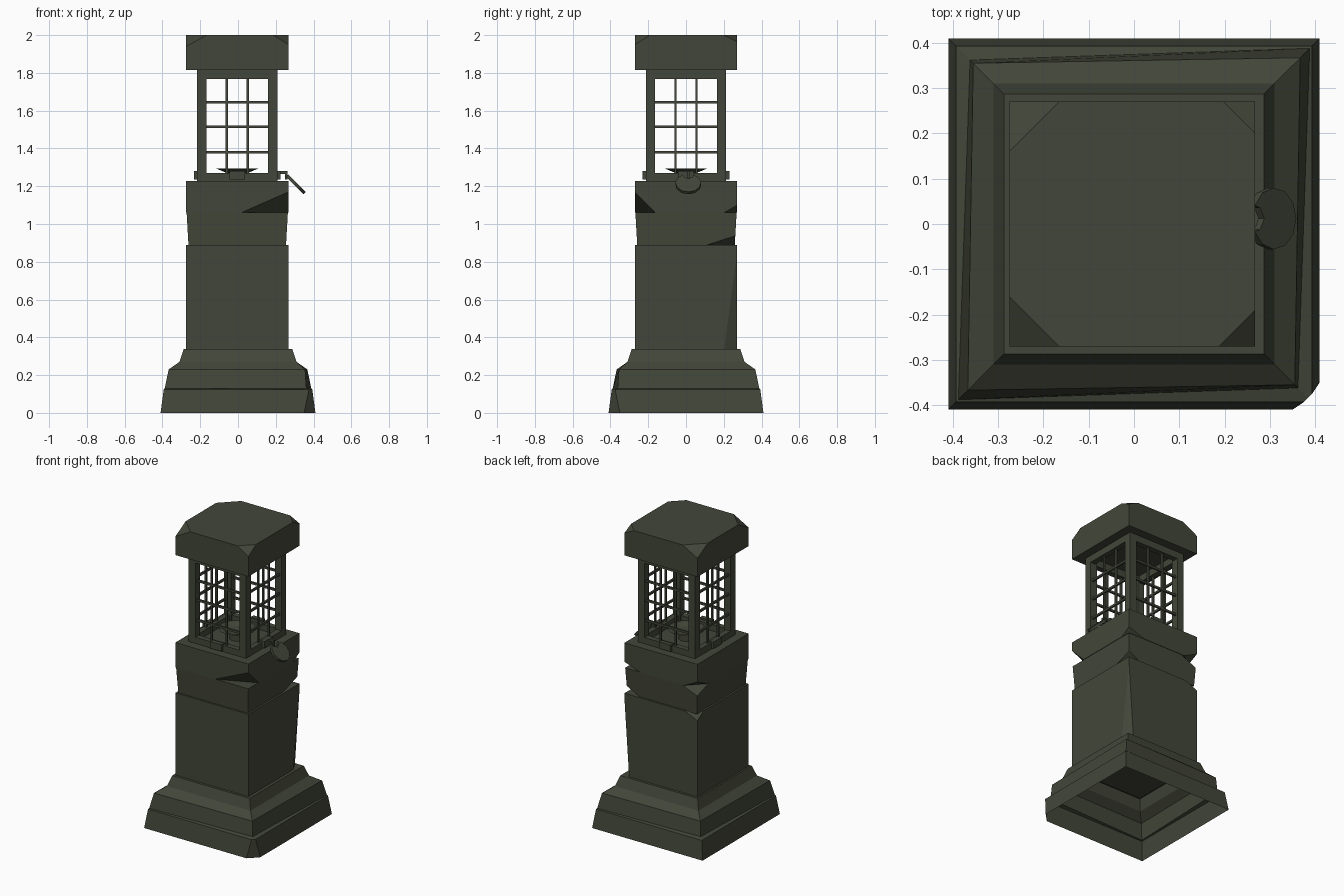
import bpy, bmesh, math
from mathutils import Vector, Matrix

old = bpy.data.objects.get("Cube")
if old:
    bpy.data.objects.remove(old, do_unlink=True)

stone = bpy.data.materials.new("dark_olive_stone")
stone.use_nodes = True
COLOUR = (0.055, 0.062, 0.041, 1)
stone.diffuse_color = COLOUR
stone.node_tree.nodes["Principled BSDF"].inputs["Base Color"].default_value = COLOUR
CORNERS = [(-1, -1), (1, -1), (1, 1), (-1, 1)]


def finish(bm, name, shift=-0.004):
    bmesh.ops.recalc_face_normals(bm, faces=bm.faces)
    mesh = bpy.data.meshes.new(name)
    bm.to_mesh(mesh)
    bm.free()
    mesh.materials.append(stone)
    ob = bpy.data.objects.new(name, mesh)
    ob.location.x = shift
    bpy.context.collection.objects.link(ob)
    return ob


def loft(rings):
    """Closed square stack; each ring is (z, half width, skew of two opposite corners)."""
    bm = bmesh.new()
    loops = []
    for z, h, skew in rings:
        loops.append([bm.verts.new((sx * (h - skew * (sx != sy)),
                                    sy * (h - skew * (sx != sy)), z))
                      for sx, sy in CORNERS])
    for a, b in zip(loops, loops[1:]):
        for i in range(4):
            j = (i + 1) % 4
            bm.faces.new((a[i], a[j], b[j], b[i]))
    bm.faces.new(loops[0][::-1])
    bm.faces.new(loops[-1])
    return bm


def chip(bm, corner, dx, dy, dz):
    """Knock off a corner: the cut meets each edge at the given distance."""
    c = Vector(corner)
    a, b, d = c + Vector((dx, 0, 0)), c + Vector((0, dy, 0)), c + Vector((0, 0, dz))
    n = (b - a).cross(d - a).normalized()
    if n.dot(c - a) < 0:
        n = -n
    cut = bmesh.ops.bisect_plane(bm, geom=bm.verts[:] + bm.edges[:] + bm.faces[:],
                                 plane_co=a, plane_no=n, clear_outer=True)
    edges = [e for e in cut["geom_cut"] if isinstance(e, bmesh.types.BMEdge)]
    bmesh.ops.holes_fill(bm, edges=edges, sides=0)


def add_box(bm, lo, hi, turn=0):
    lo, hi = Vector(lo), Vector(hi)
    m = (Matrix.Rotation(turn, 4, 'Z') @ Matrix.Translation((lo + hi) / 2)
         @ Matrix.Diagonal((*(hi - lo), 1)))
    bmesh.ops.create_cube(bm, size=1, matrix=m)


def four_sides(name, boxes):
    bm = bmesh.new()
    for k in range(4):
        for lo, hi in boxes:
            add_box(bm, lo, hi, k * math.pi / 2)
    return finish(bm, name)


# Stepped plinth, hollow below, with worn ledges on two corners
bm = loft([(0, 0.41, 0), (0.125, 0.393, 0), (0.13, 0.388, 0.026), (0.23, 0.367, 0.012),
           (0.27, 0.31, 0), (0.338, 0.287, 0)])
chip(bm, (0.41, -0.41, 0), -0.06, 0.06, 0.9)
bottom = [f for f in bm.faces if f.calc_center_median().z < 0.001]
bmesh.ops.delete(bm, geom=bottom, context='FACES')
finish(bm, "plinth", 0)

# Column block, its rear corner worn away towards the foot
bm = loft([(0.33, 0.271, 0), (0.89, 0.271, 0)])
chip(bm, (0.271, 0.271, 0.33), -0.035, -0.07, 0.52)
chip(bm, (-0.271, 0.271, 0.89), 0.09, -0.06, -0.04)
finish(bm, "column")

# Tapered middle block
bm = loft([(0.885, 0.258, 0), (1.06, 0.268, 0)])
chip(bm, (-0.268, 0.268, 1.06), 0.12, -0.14, -0.05)
chip(bm, (0.258, 0.258, 0.885), -0.1, -0.16, 0.05)
finish(bm, "middle_block")

# Upper block with broken lower corners
bm = loft([(1.06, 0.271, 0), (1.228, 0.271, 0)])
chip(bm, (0.271, -0.271, 1.06), -0.25, 0.11, 0.11)
chip(bm, (0.271, 0.271, 1.06), -0.12, -0.07, 0.04)
chip(bm, (-0.271, 0.271, 1.06), 0.1, -0.1, 0.05)
finish(bm, "upper_block")

# Roof block with worn top corners
bm = loft([(1.815, 0.271, 0), (2.0, 0.271, 0)])
for (sx, sy), run, drop in zip(CORNERS, (0.11, 0.08, 0.07, 0.11), (0.06, 0.05, 0.035, 0.06)):
    chip(bm, (sx * 0.271, sy * 0.271, 2.0), -sx * run, -sy * run, -drop)
finish(bm, "roof")

# Lantern frame: posts and rails
four_sides("lantern_frame", [
    ((-0.213, -0.213, 1.225), (-0.163, -0.163, 1.82)),
    ((-0.165, -0.213, 1.768), (0.165, -0.175, 1.82)),
    ((-0.165, -0.213, 1.225), (0.165, -0.175, 1.27)),
])

# Window grilles
bars = [((x - 0.006, -0.2, 1.26), (x + 0.006, -0.188, 1.78)) for x in (-0.056, 0.056)]
bars += [((-0.17, -0.202, z - 0.007), (0.17, -0.19, z + 0.007)) for z in (1.38, 1.515, 1.645)]
four_sides("window_grilles", bars)

# Small clasps at the foot of each window
four_sides("clasps", [((-0.042, -0.23, 1.235), (0.042, -0.2, 1.28))])

# Flared dish inside the lantern
bm = bmesh.new()
profile = [(0.05, 1.225), (0.05, 1.268), (0.115, 1.295), (0.095, 1.295), (0.06, 1.28), (0, 1.275)]
pts = [bm.verts.new((r, 0, z)) for r, z in profile]
path = [bm.edges.new(p) for p in zip(pts, pts[1:])]
bmesh.ops.spin(bm, geom=pts + path, cent=(0, 0, 0), axis=(0, 0, 1),
               angle=math.tau, steps=16)
bmesh.ops.remove_doubles(bm, verts=bm.verts, dist=0.0005)
finish(bm, "dish")

# Tilted notched disc hanging on the side
bm = bmesh.new()
centre = Vector((0.304, 0.012, 1.212))
down = Vector((1, 0, -1)).normalized()
out = Vector((1, 0, 1)).normalized()
outline = [(0.068 * math.sin(a), 0.068 * math.cos(a))
           for a in (math.radians(25 + 31 * i) for i in range(11))]
outline += [(-0.024, 0.045), (0, 0.032), (0.024, 0.045)]
face = bm.faces.new([bm.verts.new(centre + Vector((0, u, 0)) - down * v - out * 0.009)
                     for u, v in outline])
ext = bmesh.ops.extrude_face_region(bm, geom=[face])
bmesh.ops.translate(bm, vec=out * 0.018,
                    verts=[v for v in ext["geom"] if isinstance(v, bmesh.types.BMVert)])
finish(bm, "hanging_disc", 0)

# Hook holding the disc
bm = bmesh.new()
add_box(bm, (0.2, 0.004, 1.265), (0.262, 0.02, 1.28))
add_box(bm, (0.25, 0.004, 1.235), (0.262, 0.02, 1.28))
finish(bm, "hook", 0)
